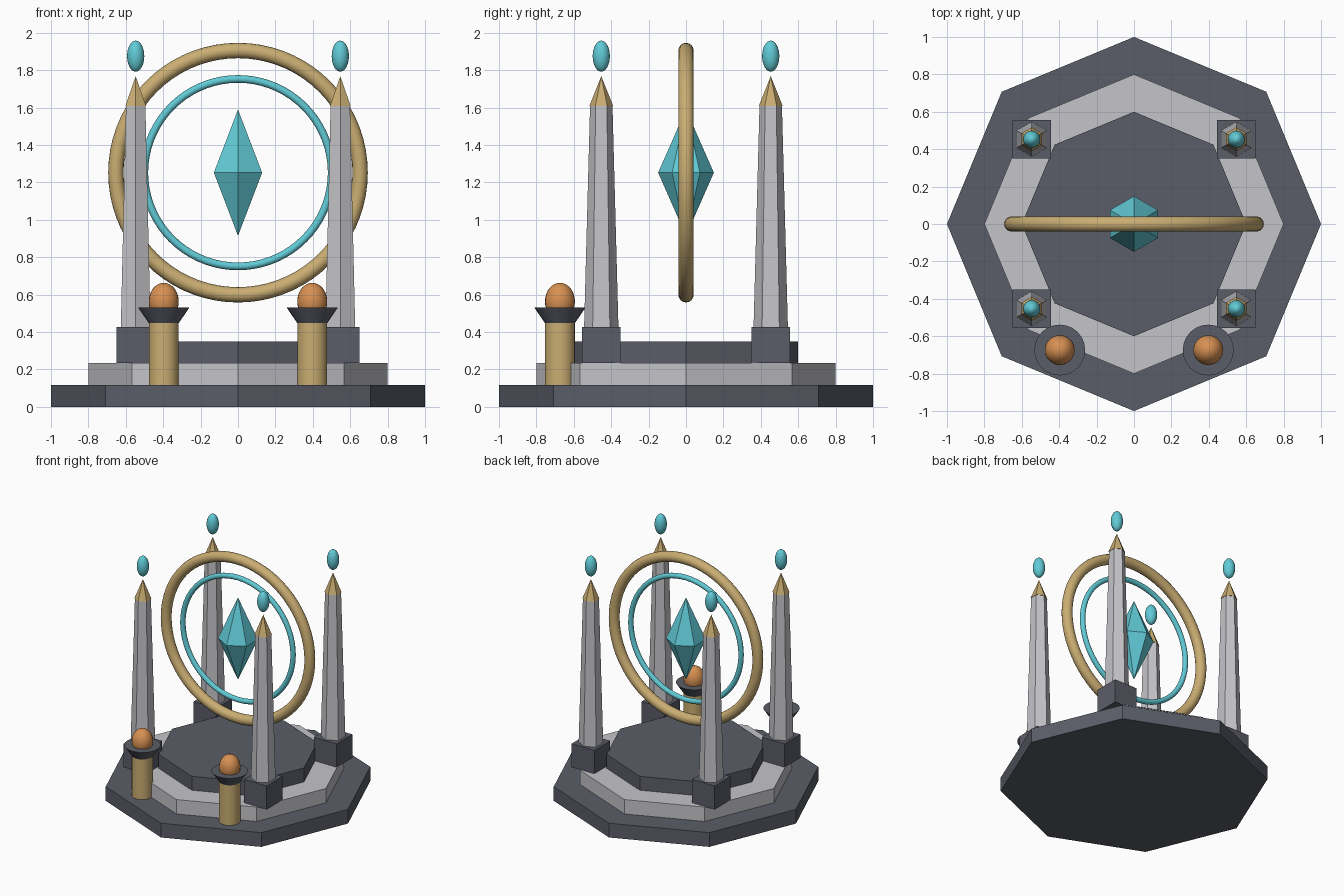
import bpy, math

if "Cube" in bpy.data.objects:
    bpy.data.objects.remove(bpy.data.objects["Cube"])


def material(name, rgb):
    m = bpy.data.materials.new(name)
    m.diffuse_color = (*rgb, 1.0)
    m.use_nodes = True
    m.node_tree.nodes["Principled BSDF"].inputs["Base Color"].default_value = m.diffuse_color
    return m


DARK = material("dark slate", (0.105, 0.11, 0.14))
STONE = material("pale stone", (0.56, 0.56, 0.59))
GOLD = material("gold", (0.59, 0.42, 0.17))
CYAN = material("cyan crystal", (0.12, 0.59, 0.67))
ORANGE = material("orange flame", (0.68, 0.28, 0.085))


def lathe(name, mat, sides, profile, x=0.0, y=0.0, smooth=False):
    """Stack of regular polygons (radius, z), first corner on +y; radius 0 makes a point."""
    verts, faces, rings = [], [], []
    for r, z in profile:
        n = sides if r > 0 else 1
        rings.append(list(range(len(verts), len(verts) + n)))
        for i in range(n):
            a = math.pi / 2 + 2 * math.pi * i / sides
            verts.append((r * math.cos(a), r * math.sin(a), z))
    for lo, hi in zip(rings, rings[1:]):
        for i in range(sides):
            j = (i + 1) % sides
            if len(hi) == 1:
                faces.append((lo[i], lo[j], hi[0]))
            elif len(lo) == 1:
                faces.append((lo[0], hi[j], hi[i]))
            else:
                faces.append((lo[i], lo[j], hi[j], hi[i]))
    if len(rings[0]) > 1:
        faces.append(rings[0][::-1])
    if len(rings[-1]) > 1:
        faces.append(rings[-1])
    me = bpy.data.meshes.new(name)
    me.from_pydata(verts, [], faces)
    ob = bpy.data.objects.new(name, me)
    ob.location = (x, y, 0)
    bpy.context.collection.objects.link(ob)
    me.materials.append(mat)
    if smooth:
        smooth_object(ob)
    return ob


def smooth_object(ob):
    bpy.ops.object.select_all(action='DESELECT')
    ob.select_set(True)
    bpy.context.view_layer.objects.active = ob
    bpy.ops.object.shade_smooth_by_angle(angle=math.radians(35))


def finish(name, mat, smooth=False):
    ob = bpy.context.object
    ob.name = name
    ob.data.materials.append(mat)
    if smooth:
        smooth_object(ob)
    return ob


def ellipsoid(name, mat, loc, r, h):
    bpy.ops.mesh.primitive_uv_sphere_add(segments=24, ring_count=16, radius=1, location=loc)
    bpy.context.object.scale = (r, r, h)
    finish(name, mat, True)


def ring(name, mat, major, minor):
    bpy.ops.mesh.primitive_torus_add(major_radius=major, minor_radius=minor, major_segments=72,
                                     minor_segments=16, location=(0, 0, 1.252),
                                     rotation=(math.pi / 2, 0, 0))
    finish(name, mat, True)


# Stepped octagonal platform
lathe("base_step", DARK, 8, [(1.0, 0), (1.0, 0.117)])
lathe("middle_step", STONE, 8, [(0.8, 0.117), (0.8, 0.235)])
lathe("top_step", DARK, 8, [(0.6, 0.235), (0.6, 0.35)])

# Portal rings and floating crystal
ring("outer_ring", GOLD, 0.653, 0.041)
ring("inner_ring", CYAN, 0.501, 0.0205)
lathe("crystal", CYAN, 6, [(0, 0.914), (0.149, 1.252), (0, 1.59)])

# Four obelisks with plinth, tip and floating gem
for sx in (-1, 1):
    for sy in (-1, 1):
        x, y = sx * 0.547, sy * 0.453
        tag = ("left" if sx < 0 else "right") + ("_front" if sy < 0 else "_back")
        bpy.ops.mesh.primitive_cube_add(size=1, location=(x, y, 0.33))
        bpy.context.object.scale = (0.206, 0.206, 0.194)
        finish("plinth_" + tag, DARK)
        lathe("obelisk_" + tag, STONE, 6, [(0.092, 0.42), (0.06, 1.61)], x, y)
        lathe("obelisk_tip_" + tag, GOLD, 6, [(0.064, 1.608), (0, 1.768)], x, y)
        ellipsoid("gem_" + tag, CYAN, (x, y, 1.875), 0.046, 0.083)

# Two braziers at the front
for sx, tag in ((-1, "left"), (1, "right")):
    x, y = sx * 0.397, -0.674
    lathe("brazier_post_" + tag, GOLD, 24, [(0.08, 0.117), (0.08, 0.45)], x, y, True)
    lathe("brazier_bowl_" + tag, DARK, 24, [(0.078, 0.444), (0.136, 0.53)], x, y, True)
    ellipsoid("flame_" + tag, ORANGE, (x, y, 0.563), 0.08, 0.1)
